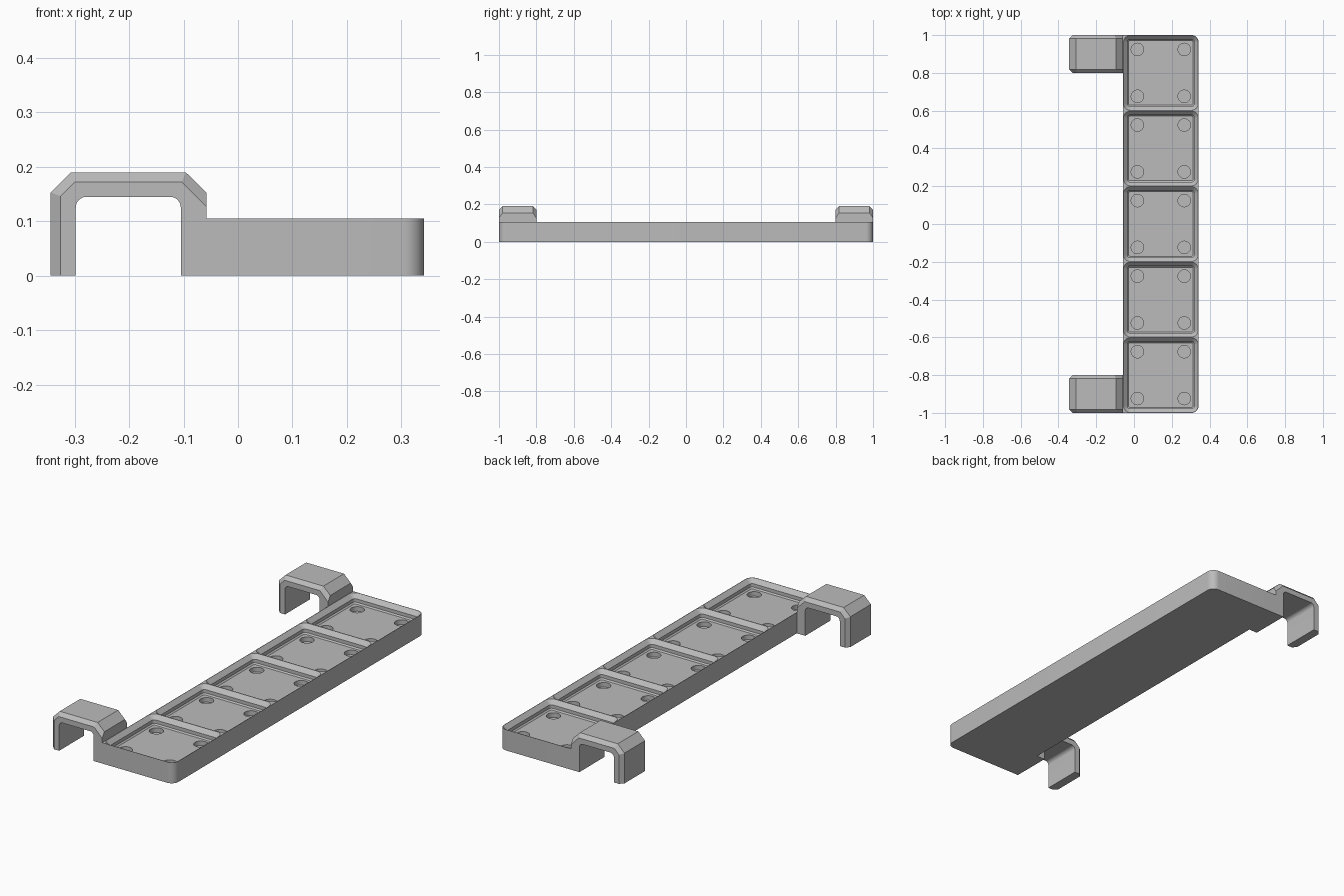
import bpy, bmesh
from math import cos, sin, pi, radians

if "Cube" in bpy.data.objects:
    bpy.data.objects.remove(bpy.data.objects["Cube"])

grey = bpy.data.materials.new("plain grey")
grey.use_nodes = True
grey.diffuse_color = (0.5, 0.5, 0.5, 1)
grey.node_tree.nodes["Principled BSDF"].inputs["Base Color"].default_value = (0.5, 0.5, 0.5, 1)

CELL, HEIGHT, COUNT = 0.4, 0.105, 5
LEFT = -0.058
CX = LEFT + CELL / 2
ROWS = [(i - (COUNT - 1) / 2) * CELL for i in range(COUNT)]


def arc(cx, cy, r, start, end, steps=8):
    """Points along an arc, angles in degrees."""
    angles = [radians(start + (end - start) * i / steps) for i in range(steps + 1)]
    return [(cx + r * cos(a), cy + r * sin(a)) for a in angles]


def rounded_square(cx, cy, half, r):
    h = half - r
    pts = []
    for k, (sx, sy) in enumerate([(1, 1), (-1, 1), (-1, -1), (1, -1)]):
        pts += arc(cx + sx * h, cy + sy * h, r, 90 * k, 90 * k + 90)
    return pts


def loft(bm, loops):
    """Skin a list of equal-length closed loops and cap both ends."""
    rings = [[bm.verts.new(p) for p in loop] for loop in loops]
    for a, b in zip(rings, rings[1:]):
        for i in range(len(a)):
            j = (i + 1) % len(a)
            bm.faces.new((a[i], a[j], b[j], b[i]))
    bm.faces.new(rings[0][::-1])
    bm.faces.new(rings[-1])


def make_object(name, bm):
    bmesh.ops.recalc_face_normals(bm, faces=bm.faces)
    mesh = bpy.data.meshes.new(name)
    bm.to_mesh(mesh)
    bm.free()
    mesh.materials.append(grey)
    obj = bpy.data.objects.new(name, mesh)
    bpy.context.collection.objects.link(obj)
    return obj


def activate(obj):
    bpy.ops.object.select_all(action='DESELECT')
    obj.select_set(True)
    bpy.context.view_layer.objects.active = obj


def cut(obj, cutter):
    cutter.hide_render = True
    mod = obj.modifiers.new("cut", 'BOOLEAN')
    mod.operation, mod.solver, mod.object = 'DIFFERENCE', 'EXACT', cutter
    activate(obj)
    bpy.ops.object.modifier_apply(modifier=mod.name)
    bpy.data.objects.remove(cutter)


# Tray body: square corners on the hook side, rounded on the other
R = 0.038
right = LEFT + CELL
outline = [(LEFT, -1)] + arc(right - R, R - 1, R, -90, 0) + arc(right - R, 1 - R, R, 0, 90) + [(LEFT, 1)]
bm = bmesh.new()
loft(bm, [[(x, y, z) for x, y in outline] for z in (0, HEIGHT)])
tray = make_object("tray_body", bm)

# Stepped pockets: chamfer, straight wall, small chamfer down to the floor
FLOOR = 0.061
levels = [(FLOOR, 0.029), (0.0675, 0.0225), (0.0845, 0.0225), (HEIGHT, 0.002), (0.13, 0.002)]
bm = bmesh.new()
for y in ROWS:
    loft(bm, [[(px, py, z) for px, py in rounded_square(CX, y, CELL / 2 - inset, R - inset)]
              for z, inset in levels])
cut(tray, make_object("pocket_cutter", bm))

# Round recesses in each pocket floor
bm = bmesh.new()
for y in ROWS:
    for sx in (-1, 1):
        for sy in (-1, 1):
            circle = arc(CX + sx * 0.124, y + sy * 0.124, 0.033, 0, 352.5, 47)
            loft(bm, [[(px, py, z) for px, py in circle] for z in (0.038, FLOOR + 0.01)])
cut(tray, make_object("recess_cutter", bm))

# Hooks: outer contour, chamfered end contour and shared inner contour
outer = [(-0.344, 0), (-0.344, 0.153), (-0.307, 0.19), (-0.096, 0.19), (LEFT, 0.153), (LEFT, 0)]
inset = [(-0.326, 0), (-0.326, 0.146), (-0.3, 0.172), (-0.103, 0.172), (LEFT, 0.127), (LEFT, 0)]
inner = [(-0.105, 0)] + arc(-0.125, 0.125, 0.02, 0, 90) + arc(-0.278, 0.125, 0.02, 90, 180) + [(-0.298, 0)]


def make_hook(name, y0, y1):
    c = 0.018
    sections = [(y0, inset), (y0 + c, outer), (y1 - c, outer), (y1, inset)]
    bm = bmesh.new()
    loft(bm, [[(x, y, z) for x, z in shape + inner] for y, shape in sections])
    return make_object(name, bm)


hooks = [make_hook("front_hook", -1, -0.8), make_hook("back_hook", 0.8, 1)]

for obj in [tray] + hooks:
    activate(obj)
    bpy.ops.object.shade_smooth_by_angle(angle=radians(25))
